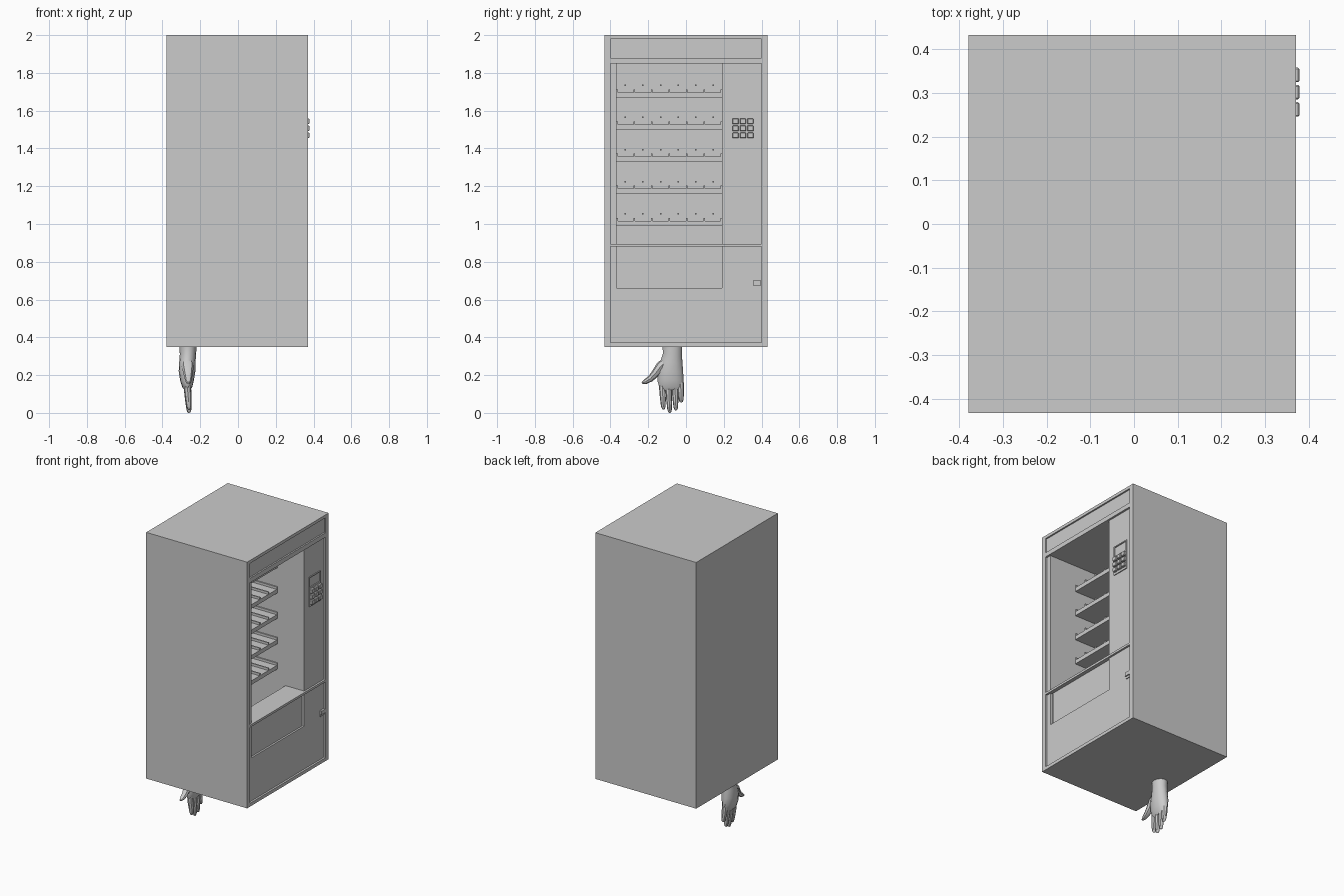
import bpy, bmesh, math
from mathutils import Vector

if "Cube" in bpy.data.objects:
    bpy.data.objects.remove(bpy.data.objects["Cube"])

grey = bpy.data.materials.new("plain_grey")
grey.diffuse_color = (0.6, 0.6, 0.6, 1)
grey.use_nodes = True
grey.node_tree.nodes["Principled BSDF"].inputs["Base Color"].default_value = grey.diffuse_color


def finish(bm, name):
    bmesh.ops.recalc_face_normals(bm, faces=bm.faces)
    me = bpy.data.meshes.new(name)
    bm.to_mesh(me)
    bm.free()
    me.materials.append(grey)
    ob = bpy.data.objects.new(name, me)
    bpy.context.collection.objects.link(ob)
    return ob


def add_box(bm, x, y, z):
    """Box from (min, max) pairs."""
    vs = bmesh.ops.create_cube(bm, size=1)["verts"]
    for v in vs:
        v.co = [r[0] + (c + 0.5) * (r[1] - r[0]) for r, c in zip((x, y, z), v.co)]
    return vs


def box(name, x, y, z, bevel=0):
    bm = bmesh.new()
    add_box(bm, x, y, z)
    if bevel:
        bmesh.ops.bevel(bm, geom=bm.edges[:], offset=bevel, segments=1, affect='EDGES')
    return finish(bm, name)


def cut(target, x, y, z):
    cutter = box("cutter", x, y, z)
    cutter.hide_render = True
    m = target.modifiers.new("cut", 'BOOLEAN')
    m.operation, m.solver, m.object = 'DIFFERENCE', 'EXACT', cutter
    bpy.context.view_layer.objects.active = target
    bpy.ops.object.modifier_apply(modifier=m.name)
    bpy.data.objects.remove(cutter)


# Cabinet with recessed sign, door, lower door, display cavity and bin
FRONT, PANEL, BACK = 0.37, 0.357, -0.30
WY = (-0.367, 0.19)
cabinet = box("cabinet", (-0.378, FRONT), (-0.432, 0.432), (0.35, 2.0))
cut(cabinet, (0.36, 0.5), (-0.40, 0.40), (1.88, 1.98))
cut(cabinet, (PANEL, 0.5), (-0.40, 0.40), (0.895, 1.85))
cut(cabinet, (PANEL, 0.5), (-0.40, 0.40), (0.372, 0.88))
cut(cabinet, (BACK, 0.5), WY, (0.895, 1.85))
cut(cabinet, (BACK, 0.22), WY, (0.66, 0.95))
cut(cabinet, (0.34, 0.5), WY, (0.66, 0.88))

# Delivery flap
box("delivery_flap", (0.338, 0.347), (-0.355, 0.181), (0.662, 0.878))

# Shelves with low dividers and spindle ends on the back wall
CELL = (WY[1] - WY[0]) / 6
for i in range(5):
    z = 0.99 + 0.17 * i
    bm = bmesh.new()
    add_box(bm, (BACK - 0.005, 0.16), WY, (z, z + 0.027))
    for k in range(7):
        y = min(max(WY[0] + CELL * k, WY[0] + 0.004), WY[1] - 0.004)
        add_box(bm, (BACK - 0.005, 0.16), (y - 0.004, y + 0.004), (z + 0.02, z + 0.043))
    for k in range(6):
        y = WY[0] + CELL * (k + 0.5)
        add_box(bm, (BACK - 0.005, BACK + 0.03), (y - 0.004, y + 0.004),
                (z + 0.06, z + 0.068))
    finish(bm, "shelf")

# Keypad: backing frame, display and three by three buttons
pad = box("keypad_plate", (PANEL - 0.02, PANEL + 0.006), (0.24, 0.36), (1.44, 1.64))
cut(pad, (PANEL - 0.002, 0.5), (0.246, 0.354), (1.57, 1.633))
for r in range(3):
    for c in range(3):
        y, z = 0.262 + 0.0395 * c, 1.469 + 0.0375 * r
        box("keypad_button", (PANEL, 0.378), (y - 0.0165, y + 0.0165),
            (z - 0.0145, z + 0.0145), 0.003)

# Door latch
box("latch_plate", (PANEL - 0.005, 0.362), (0.356, 0.398), (0.66, 0.70))
box("latch_handle", (PANEL - 0.005, 0.37), (0.356, 0.398), (0.675, 0.70))


def limb(name, rings, sides=10):
    """Closed tube through rings of (x, y, z, half depth x, half width)."""
    bm = bmesh.new()
    loops = []
    for i, (x, y, z, rx, ry) in enumerate(rings):
        a, b = rings[max(i - 1, 0)], rings[min(i + 1, len(rings) - 1)]
        t = (Vector(b[:3]) - Vector(a[:3])).normalized()
        side = t.cross(Vector((1, 0, 0))).normalized()
        deep = side.cross(t)
        loops.append([bm.verts.new(Vector((x, y, z))
                      + deep * rx * math.cos(q) + side * ry * math.sin(q))
                      for q in (2 * math.pi * k / sides for k in range(sides))])
    for p, n in zip(loops, loops[1:]):
        for k in range(sides):
            j = (k + 1) % sides
            bm.faces.new((p[k], p[j], n[j], n[k]))
    bm.faces.new(loops[0])
    bm.faces.new(loops[-1])
    ob = finish(bm, name)
    bpy.ops.object.select_all(action='DESELECT')
    ob.select_set(True)
    bpy.context.view_layer.objects.active = ob
    bpy.ops.object.shade_smooth_by_angle(angle=math.radians(40))


# Hand hanging below the cabinet
limb("palm", [(-0.265, -0.072, 0.36, 0.046, 0.053), (-0.265, -0.072, 0.31, 0.043, 0.052),
              (-0.268, -0.077, 0.27, 0.043, 0.060), (-0.27, -0.082, 0.22, 0.044, 0.069),
              (-0.27, -0.082, 0.17, 0.036, 0.070), (-0.268, -0.078, 0.135, 0.026, 0.064),
              (-0.266, -0.077, 0.12, 0.015, 0.055)], 14)

# Fingers: root y, tip y, tip z
for name, y0, y1, tip in (("index_finger", -0.127, -0.119, 0.018),
                          ("middle_finger", -0.093, -0.086, 0.0),
                          ("ring_finger", -0.060, -0.053, 0.013),
                          ("little_finger", -0.029, -0.025, 0.055)):
    top = 0.16
    rings = []
    for t, x, r in ((0, -0.268, 0.019), (0.35, -0.266, 0.0185), (0.65, -0.262, 0.0165),
                    (0.88, -0.26, 0.0135), (0.97, -0.26, 0.009), (1, -0.26, 0.003)):
        rings.append((x, y0 + (y1 - y0) * t, top + (tip - top) * t, r, r * 0.9))
    limb(name, rings, 8)

# Thumb
limb("thumb", [(-0.268, -0.095, 0.285, 0.028, 0.022), (-0.266, -0.135, 0.245, 0.032, 0.026),
               (-0.264, -0.165, 0.205, 0.024, 0.021), (-0.263, -0.19, 0.180, 0.019, 0.017),
               (-0.263, -0.215, 0.165, 0.015, 0.013), (-0.263, -0.233, 0.158, 0.007, 0.006)], 8)
